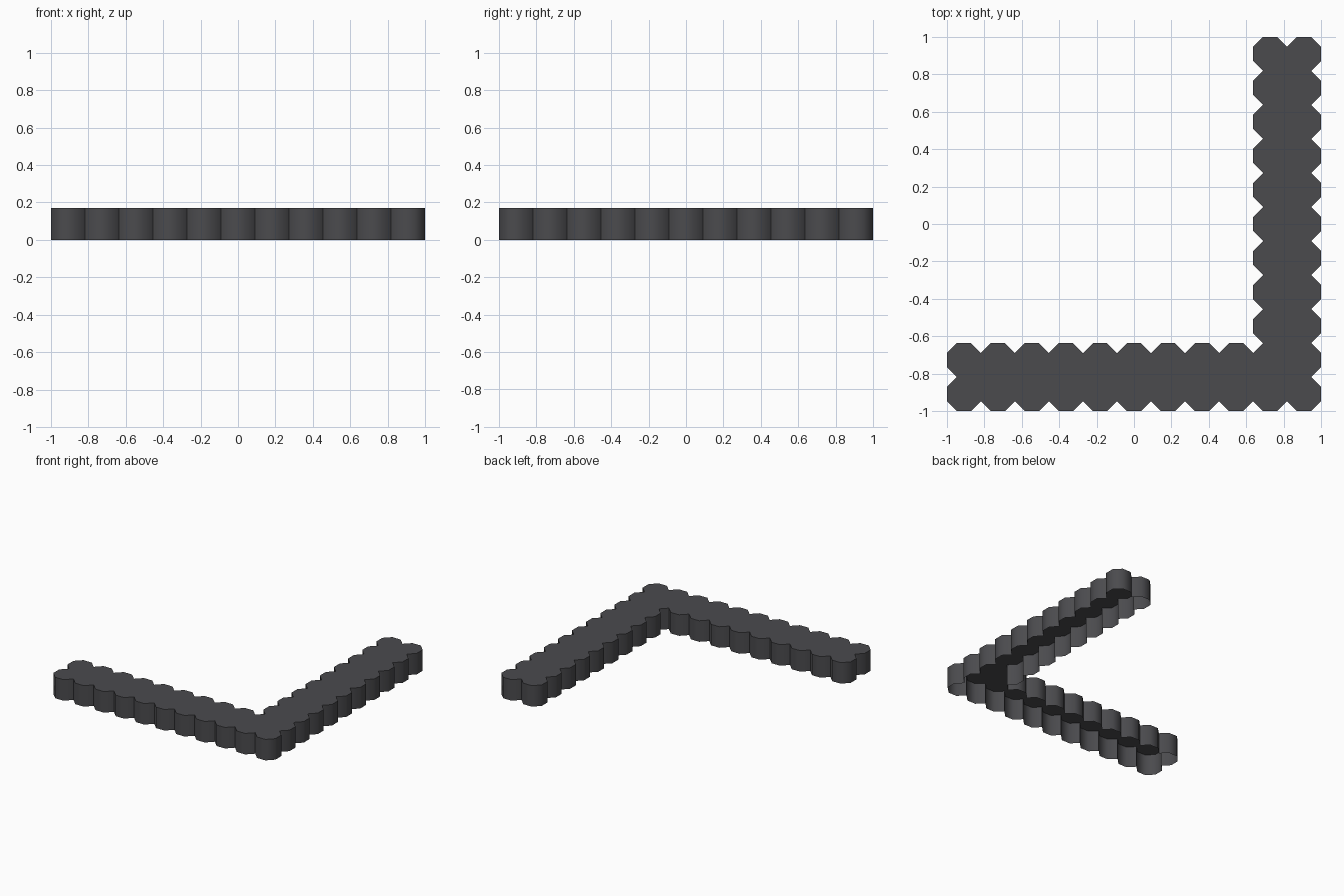
import bpy, bmesh
from mathutils import Vector

if "Cube" in bpy.data.objects:
    bpy.data.objects.remove(bpy.data.objects["Cube"])

PITCH = 2 / 11            # width of one octagonal lobe
CUT = PITCH * 0.2929      # chamfer of a regular octagon
H = 0.171
W = 1 - 2 * PITCH         # inner edge of each two-lobe-wide arm

# Square L outline, counter-clockwise; flag marks the concave corner
corners = [(-1, -1, 0), (1, -1, 0), (1, 1, 0), (W, 1, 0), (W, -W, 1), (-1, -W, 0)]

# Walk every side and turn it into a row of chamfered lobes
outline = []
for i, (ax, ay, concave_a) in enumerate(corners):
    bx, by, concave_b = corners[(i + 1) % len(corners)]
    a, b = Vector((ax, ay, 0)), Vector((bx, by, 0))
    d = (b - a).normalized()
    inward = Vector((-d.y, d.x, 0))
    n = round((b - a).length / PITCH)
    for k in range(n):
        p = a + d * PITCH * k
        if k > 0 or concave_a:
            outline.append(p + inward * CUT)
        outline += [p + d * CUT, p + d * (PITCH - CUT)]
    if concave_b:
        outline.append(b + inward * CUT)

# Hollow shell: top plate and side walls, open underneath
bm = bmesh.new()
low = [bm.verts.new(p) for p in outline]
high = [bm.verts.new(p + Vector((0, 0, H))) for p in outline]
bm.faces.new(high)
for i in range(len(low)):
    j = (i + 1) % len(low)
    bm.faces.new((low[i], low[j], high[j], high[i]))
mesh = bpy.data.meshes.new("corner_edging")
bm.to_mesh(mesh)
bm.free()

obj = bpy.data.objects.new("corner_edging", mesh)
bpy.context.collection.objects.link(obj)
mat = bpy.data.materials.new("dark grey")
mat.diffuse_color = (0.07, 0.07, 0.076, 1)
mat.use_nodes = True
mat.node_tree.nodes["Principled BSDF"].inputs["Base Color"].default_value = mat.diffuse_color
mesh.materials.append(mat)

# Round-looking lobes with crisp notches and top edge
bpy.context.view_layer.objects.active = obj
obj.select_set(True)
bpy.ops.object.shade_smooth_by_angle(angle=1.05)
